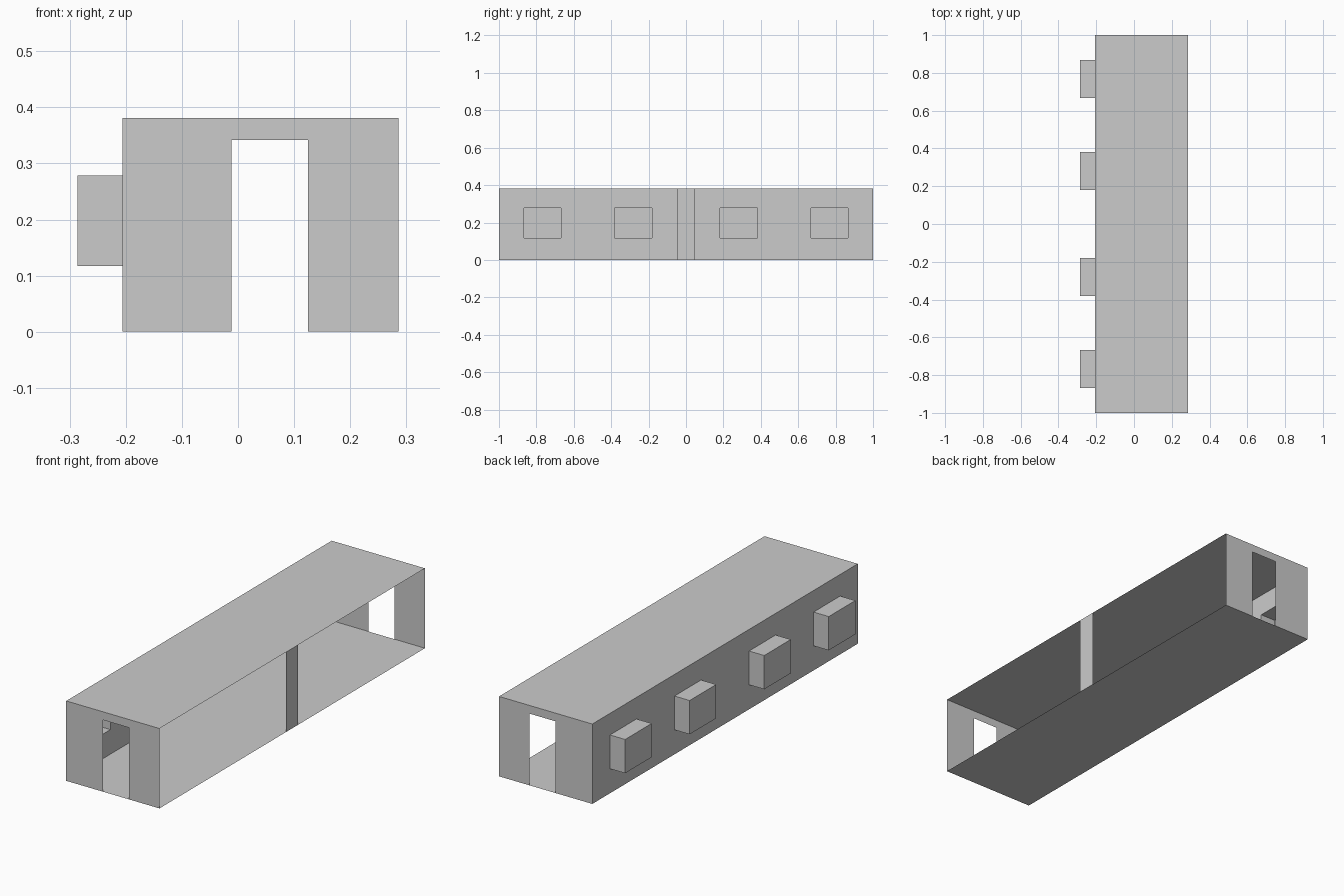
import bpy, bmesh
from mathutils import Vector

if "Cube" in bpy.data.objects:
    bpy.data.objects.remove(bpy.data.objects["Cube"])

X0, X1, Y, H = -0.206, 0.286, 1.0, 0.381      # shell extents
WX, WZ0, WZ1, WH = -0.286, 0.117, 0.278, 0.1   # window box: outer x, heights, half length
WINDOWS = [-0.767, -0.281, 0.281, 0.767]


def finish(name, bm):
    me = bpy.data.meshes.new(name)
    bm.to_mesh(me)
    bm.free()
    ob = bpy.data.objects.new(name, me)
    bpy.context.collection.objects.link(ob)
    return ob


def panel(name, axis, pos, us, vs, holes=(), out=1):
    """Thin flat panel across an axis, cut at us/vs, with hole cells left open."""
    bm = bmesh.new()
    normal = Vector([out if i == axis else 0 for i in range(3)])

    def point(u, v):
        c = [u, v]
        c.insert(axis, pos)
        return c
    grid = [[bm.verts.new(point(u, v)) for v in vs] for u in us]
    for i in range(len(us) - 1):
        for j in range(len(vs) - 1):
            if (i, j) in holes:
                continue
            f = bm.faces.new((grid[i][j], grid[i + 1][j],
                              grid[i + 1][j + 1], grid[i][j + 1]))
            f.normal_update()
            if f.normal.dot(normal) < 0:
                f.normal_flip()
    # merge coplanar cells so only real outlines remain
    bmesh.ops.dissolve_limit(bm, angle_limit=0.01, verts=bm.verts[:], edges=bm.edges[:])
    return finish(name, bm)


# floor and roof
panel("floor", 2, 0, [X0, X1], [-Y, Y], out=-1)
panel("roof", 2, H, [X0, X1], [-Y, Y])

# end walls with doorways
for name, side in (("front_wall", -1), ("back_wall", 1)):
    panel(name, 1, side * Y, [X0, -0.012, 0.125, X1], [0, 0.342, H],
          holes={(1, 0)}, out=side)

# left wall with window openings
cuts = [-Y] + [c + s * WH for c in WINDOWS for s in (-1, 1)] + [Y]
panel("left_wall", 0, X0, cuts, [0, WZ0, WZ1, H],
      holes={(i, 1) for i in (1, 3, 5, 7)}, out=-1)

# projecting window boxes, open towards the inside
for n, c in enumerate(WINDOWS):
    bm = bmesh.new()
    bmesh.ops.create_cube(bm, size=1)
    bm.normal_update()
    inner = [f for f in bm.faces if f.normal.x > 0.9]
    bmesh.ops.delete(bm, geom=inner, context='FACES_ONLY')
    bmesh.ops.scale(bm, vec=(X0 - WX, 2 * WH, WZ1 - WZ0), verts=bm.verts[:])
    bmesh.ops.translate(bm, vec=((X0 + WX) / 2, c, (WZ0 + WZ1) / 2), verts=bm.verts[:])
    finish(f"window_box_{n + 1}", bm)

# single flat post in the middle of the open right side
panel("middle_post", 0, X1, [-0.048, 0.045], [0, H])
